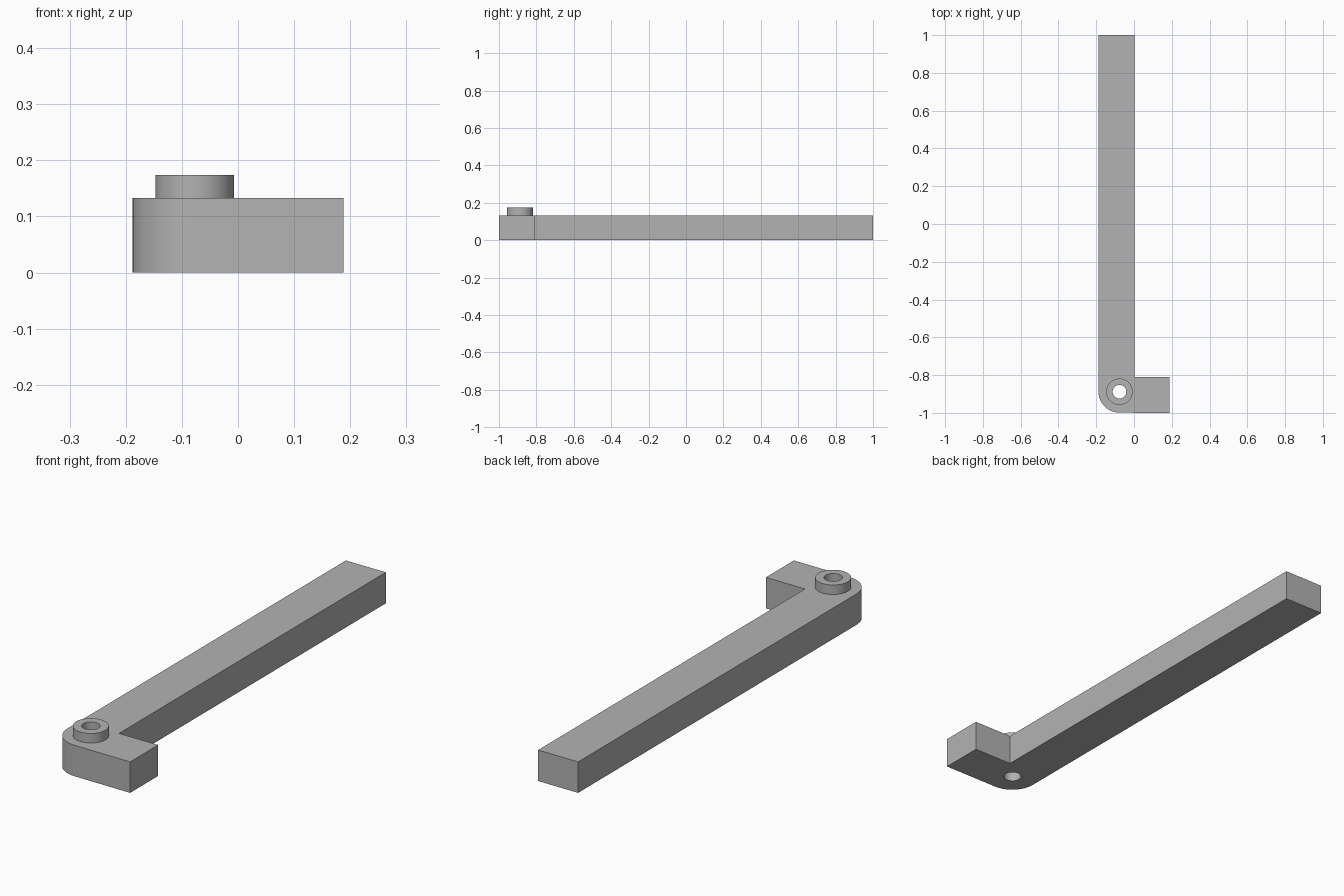
import bpy, bmesh, math
from mathutils import Vector

cube = bpy.data.objects.get("Cube")
if cube:
    bpy.data.objects.remove(cube, do_unlink=True)

X, W = 0.188, 0.19             # half width, arm width
H, TOP = 0.133, 0.174          # arm height, collar height
PIVOT = Vector((-0.077, -0.888, 0))
CORNER, COLLAR, BORE = 0.111, 0.07, 0.036
SEG = 48

grey = bpy.data.materials.new("Mid grey")
grey.use_nodes = True
colour = (0.45, 0.45, 0.45, 1)
grey.diffuse_color = colour
grey.node_tree.nodes["Principled BSDF"].inputs["Base Color"].default_value = colour


def make_object(name, bm):
    bmesh.ops.recalc_face_normals(bm, faces=bm.faces)
    mesh = bpy.data.meshes.new(name)
    bm.to_mesh(mesh)
    bm.free()
    mesh.materials.append(grey)
    obj = bpy.data.objects.new(name, mesh)
    bpy.context.collection.objects.link(obj)
    return obj


def smooth(obj):
    bpy.ops.object.select_all(action='DESELECT')
    obj.select_set(True)
    bpy.context.view_layer.objects.active = obj
    bpy.ops.object.shade_smooth_by_angle(angle=math.radians(30))


def circle(radius, z, count=SEG):
    return [PIVOT + Vector((radius * math.cos(a), radius * math.sin(a), z))
            for a in (2 * math.pi * i / count for i in range(count))]


# L-shaped arm: outline with a rounded outer corner, extruded upwards
arc = [(PIVOT.x + CORNER * math.cos(a), PIVOT.y + CORNER * math.sin(a))
       for a in (math.pi + math.pi / 2 * i / 12 for i in range(13))]
outline = arc + [(X, -1), (X, -1 + W), (-X + W, -1 + W), (-X + W, 1), (-X, 1)]
bm = bmesh.new()
base = bm.faces.new([bm.verts.new((x, y, 0)) for x, y in outline])
up = bmesh.ops.extrude_face_region(bm, geom=[base], use_keep_orig=True)
bmesh.ops.translate(bm, vec=(0, 0, H),
                    verts=[g for g in up["geom"] if isinstance(g, bmesh.types.BMVert)])
arm = make_object("angled_arm", bm)

# Bore through the arm at the pivot
bm = bmesh.new()
rings = [[bm.verts.new(p) for p in circle(BORE, z)] for z in (-0.1, H + 0.1)]
for ring in rings:
    bm.faces.new(ring)
for i in range(SEG):
    j = (i + 1) % SEG
    bm.faces.new((rings[0][i], rings[0][j], rings[1][j], rings[1][i]))
cutter = make_object("bore_cutter", bm)
cutter.hide_render = True
cut = arm.modifiers.new("Bore", 'BOOLEAN')
cut.operation = 'DIFFERENCE'
cut.solver = 'EXACT'
cut.object = cutter
bpy.context.view_layer.objects.active = arm
bpy.ops.object.modifier_apply(modifier=cut.name)
bpy.data.objects.remove(cutter, do_unlink=True)
smooth(arm)

# Raised collar around the bore, open where it meets the arm
bm = bmesh.new()
profile = [(COLLAR, H), (COLLAR, TOP), (BORE, TOP), (BORE, H)]
rings = [[bm.verts.new(p) for p in circle(r, z)] for r, z in profile]
for a, b in zip(rings, rings[1:]):
    for i in range(SEG):
        j = (i + 1) % SEG
        bm.faces.new((a[i], a[j], b[j], b[i]))
smooth(make_object("pivot_collar", bm))
